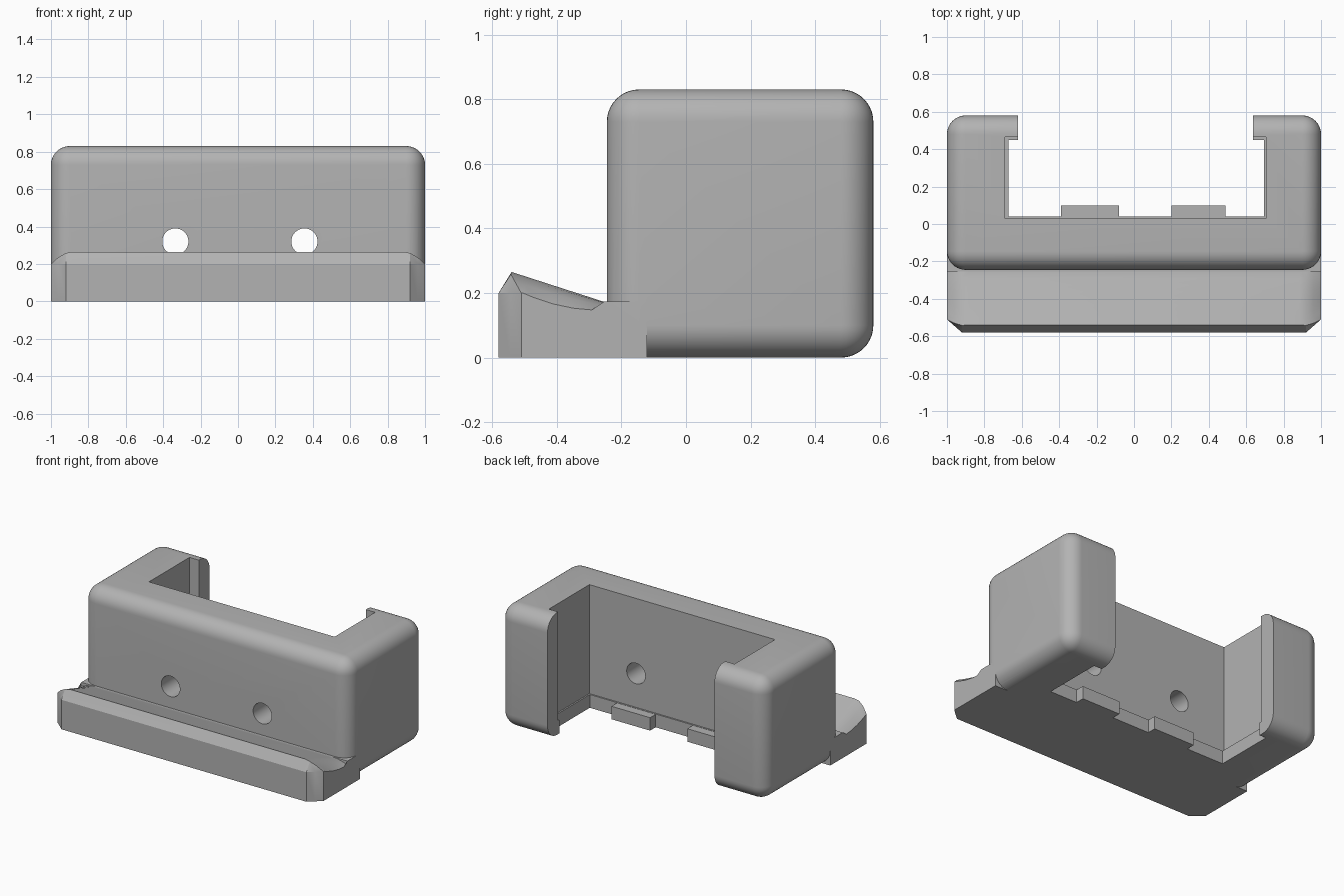
import bpy, bmesh
from mathutils import Matrix, Vector

cube = bpy.data.objects.get("Cube")
if cube:
    bpy.data.objects.remove(cube, do_unlink=True)

GREY = (0.45, 0.45, 0.45, 1)
mat = bpy.data.materials.new("plain grey")
mat.use_nodes = True
mat.diffuse_color = GREY
mat.node_tree.nodes["Principled BSDF"].inputs["Base Color"].default_value = GREY


def finish(name, bm):
    bmesh.ops.recalc_face_normals(bm, faces=bm.faces)
    mesh = bpy.data.meshes.new(name)
    bm.to_mesh(mesh)
    bm.free()
    mesh.materials.append(mat)
    ob = bpy.data.objects.new(name, mesh)
    bpy.context.collection.objects.link(ob)
    return ob


def box(name, xs, ys, zs, radius=0):
    bm = bmesh.new()
    size = Vector((xs[1] - xs[0], ys[1] - ys[0], zs[1] - zs[0]))
    mid = Vector((xs[0] + xs[1], ys[0] + ys[1], zs[0] + zs[1])) / 2
    bmesh.ops.create_cube(bm, size=1, matrix=Matrix.Translation(mid) @ Matrix.Diagonal(size.to_4d()))
    if radius:
        bmesh.ops.bevel(bm, geom=bm.edges[:], offset=radius, segments=10,
                        profile=0.5, affect='EDGES')
    return finish(name, bm)


def combine(ob, other, operation):
    mod = ob.modifiers.new("combine", 'BOOLEAN')
    mod.operation = operation
    mod.solver = 'EXACT'
    mod.object = other
    bpy.context.view_layer.objects.active = ob
    bpy.ops.object.modifier_apply(modifier=mod.name)
    bpy.data.objects.remove(other, do_unlink=True)


# Rounded main body
body = box("holder_body", (-1, 1), (-0.245, 0.58), (0, 0.83), 0.1)


# Front lip: cross-sections lofted along x, drooping at both ends
def lip_section(x, front, ridge_y, ridge_z, sag):
    back_y, back_z = -0.255, 0.173
    pts = [(-0.12, 0), (front, 0), (front, 0.2), (ridge_y, ridge_z)]
    steps = 8
    for i in range(1, steps + 1):
        t = i / steps
        end_z = back_z - 0.026 * sag
        z = ridge_z + (end_z - ridge_z) * t - 0.06 * sag * t * (1 - t)
        pts.append((ridge_y + (back_y - ridge_y) * t, z))
    pts += [(back_y + 0.001, back_z), (-0.12, back_z)]
    return [Vector((x, y, z)) for y, z in pts]


half = [(0.885, -0.58, -0.54, 0.265, 0),
        (0.92, -0.58, -0.542, 0.258, 0.1),
        (0.96, -0.545, -0.53, 0.236, 0.45),
        (1.0, -0.51, -0.505, 0.2, 1)]
sections = [(-s[0],) + s[1:] for s in reversed(half)] + half
bm = bmesh.new()
rings = [[bm.verts.new(p) for p in lip_section(*s)] for s in sections]
for a, b in zip(rings, rings[1:]):
    for i in range(len(a)):
        j = (i + 1) % len(a)
        bm.faces.new((a[i], a[j], b[j], b[i]))
bm.faces.new(rings[0])
bm.faces.new(rings[-1])
bmesh.ops.triangulate(bm, faces=bm.faces[:])
lip = finish("front_lip", bm)
combine(body, lip, 'UNION')

# Pocket open at top, bottom and back, with a slightly narrower foot
combine(body, box("pocket_cutter", (-0.69, 0.705), (0.03, 0.465), (0.09, 1)), 'DIFFERENCE')
combine(body, box("foot_cutter", (-0.67, 0.695), (0.04, 0.45), (-0.1, 0.2)), 'DIFFERENCE')
combine(body, box("mouth_cutter", (-0.62, 0.635), (0.3, 0.8), (-0.1, 1)), 'DIFFERENCE')

# Screw holes through the front wall
for x in (-0.335, 0.355):
    bm = bmesh.new()
    bmesh.ops.create_cone(bm, cap_ends=True, segments=40, radius1=0.07, radius2=0.07, depth=0.6,
                          matrix=Matrix.Translation((x, -0.1, 0.32)) @ Matrix.Rotation(1.5707963, 4, 'X'))
    combine(body, finish("hole_cutter", bm), 'DIFFERENCE')

# Small support tabs at the foot of the wall
tabs = [box("support_tab_" + side, xs, (0.03, 0.1), (0, 0.088))
        for side, xs in (("right", (-0.39, -0.08)), ("left", (0.2, 0.49)))]

# Smooth the rounded edges, keep the corners crisp
bpy.ops.object.select_all(action='DESELECT')
body.select_set(True)
bpy.context.view_layer.objects.active = body
bpy.ops.object.shade_smooth_by_angle(angle=0.45)
